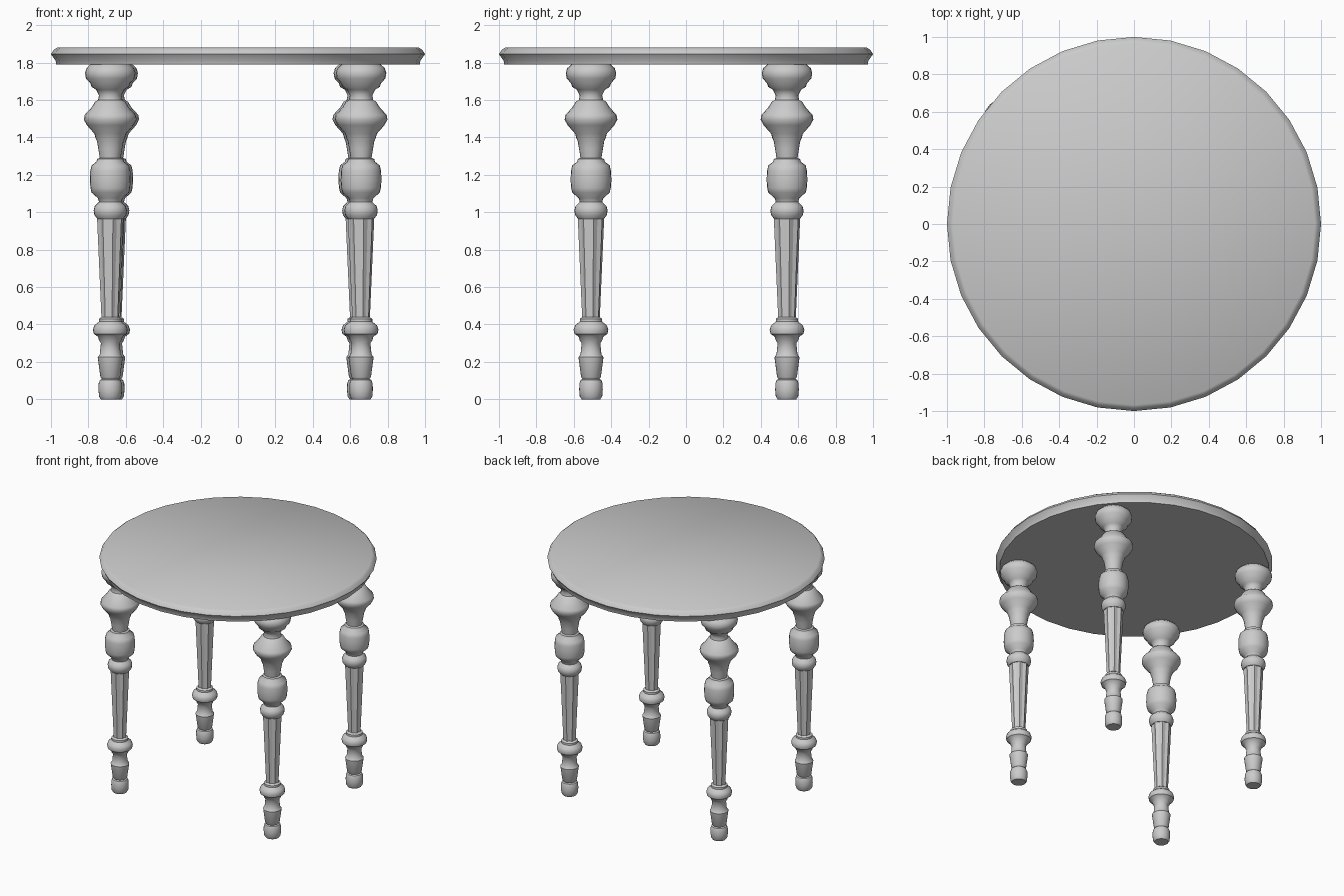
import bpy, math


def lathe(name, profile, segments, location, flute=1.0, angle=40):
    """Revolve (radius, z) points about z; flute scales every other vertex."""
    verts, n = [], segments
    for r, z in profile:
        for i in range(n):
            a = 2 * math.pi * (i + 0.5 * (flute != 1.0)) / n
            k = flute if i % 2 else 1.0
            verts.append((r * k * math.cos(a), r * k * math.sin(a), z))
    faces = [list(range(n))[::-1]]
    for j in range(len(profile) - 1):
        for i in range(n):
            b, c = j * n, (i + 1) % n
            faces.append((b + i, b + c, b + n + c, b + n + i))
    faces.append([(len(profile) - 1) * n + i for i in range(n)])
    mesh = bpy.data.meshes.new(name)
    mesh.from_pydata(verts, [], faces)
    obj = bpy.data.objects.new(name, mesh)
    bpy.context.collection.objects.link(obj)
    obj.location = location
    bpy.ops.object.select_all(action='DESELECT')
    obj.select_set(True)
    bpy.context.view_layer.objects.active = obj
    bpy.ops.object.shade_smooth_by_angle(angle=math.radians(angle))
    return obj


# round top with a bevelled rim
lathe("table_top", [(0.972, 1.79), (0.975, 1.81), (1.0, 1.845), (0.985, 1.868),
                    (0.968, 1.88)], 32, (0, 0, 0))

# turned lower leg: foot, taper and bead
lower = [(0.05, 0), (0.06, 0.015), (0.063, 0.05), (0.062, 0.085), (0.055, 0.103),
         (0.045, 0.108), (0.053, 0.12), (0.067, 0.225), (0.056, 0.24),
         (0.05, 0.30), (0.06, 0.315), (0.066, 0.335), (0.088, 0.35),
         (0.093, 0.372), (0.085, 0.395), (0.06, 0.415), (0.06, 0.43), (0.045, 0.44)]

# fluted tapering shaft
shaft = [(0.048, 0.435), (0.072, 0.97)]

# turned upper leg: ring, barrel, flared neck, bulb and capital
upper = [(0.07, 0.965), (0.085, 0.985), (0.089, 1.01), (0.083, 1.033),
         (0.06, 1.055), (0.066, 1.075), (0.10, 1.105), (0.106, 1.13),
         (0.109, 1.17), (0.107, 1.22), (0.10, 1.25), (0.074, 1.27),
         (0.07, 1.285), (0.056, 1.29), (0.064, 1.34), (0.071, 1.38),
         (0.078, 1.395), (0.085, 1.42), (0.125, 1.465), (0.141, 1.495),
         (0.137, 1.52), (0.10, 1.56), (0.082, 1.59), (0.065, 1.60),
         (0.06, 1.625), (0.075, 1.655), (0.10, 1.67), (0.107, 1.69),
         (0.13, 1.715), (0.135, 1.745), (0.127, 1.77), (0.10, 1.795)]

for label, x, y in (("front_left", -0.683, -0.508), ("front_right", 0.658, -0.508),
                    ("back_left", -0.67, 0.54), ("back_right", 0.646, 0.54)):
    lathe(label + "_lower_leg", lower, 24, (x, y, 0))
    lathe(label + "_fluted_shaft", shaft, 16, (x, y, 0), flute=0.86, angle=5)
    lathe(label + "_upper_leg", upper, 24, (x, y, 0))
